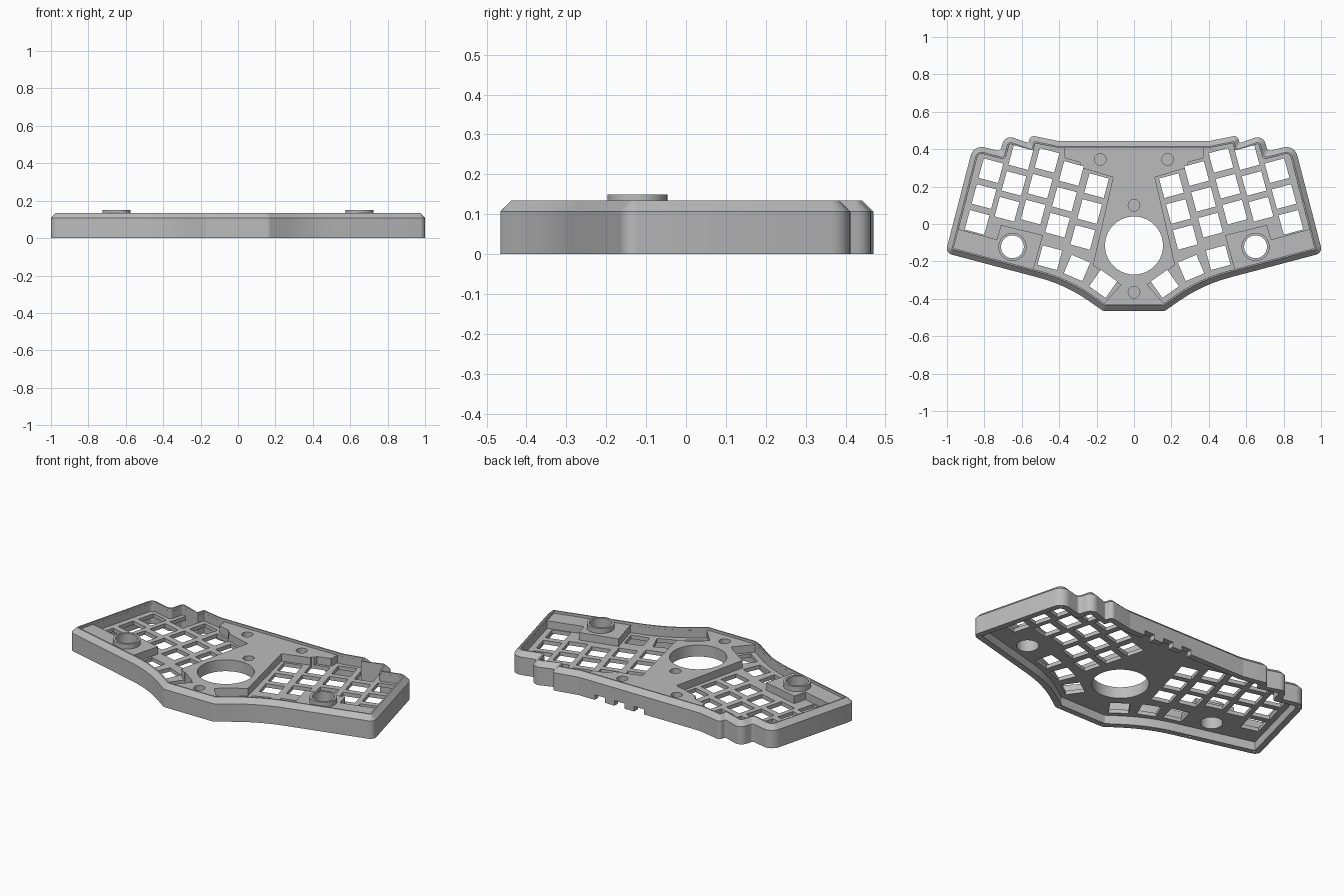
import bpy, bmesh, math
from mathutils import Vector

cube = bpy.data.objects.get("Cube")
if cube:
    bpy.data.objects.remove(cube, do_unlink=True)

grey = bpy.data.materials.new("matte_grey")
grey.use_nodes = True
colour = (0.5, 0.5, 0.5, 1)
grey.diffuse_color = colour
grey.node_tree.nodes["Principled BSDF"].inputs["Base Color"].default_value = colour

TOP, BEVEL_Z, DECK, PLATE, CAVITY = 0.135, 0.107, 0.12, 0.075, 0.052


# ---- helpers ----
def make(name, bm):
    bmesh.ops.recalc_face_normals(bm, faces=bm.faces)
    mesh = bpy.data.meshes.new(name)
    bm.to_mesh(mesh)
    bm.free()
    mesh.materials.append(grey)
    obj = bpy.data.objects.new(name, mesh)
    bpy.context.collection.objects.link(obj)
    return obj


def loft(bm, rings):
    """Closed solid through rings of (outline, height)."""
    loops = [[bm.verts.new((p[0], p[1], z)) for p in pts] for pts, z in rings]
    n = len(loops[0])
    for a, b in zip(loops, loops[1:]):
        for i in range(n):
            j = (i + 1) % n
            bm.faces.new((a[i], a[j], b[j], b[i]))
    bm.faces.new(loops[0][::-1])
    bm.faces.new(loops[-1])


def solid(name, outlines, z0, z1):
    bm = bmesh.new()
    for pts in outlines:
        loft(bm, [(pts, z0), (pts, z1)])
    return make(name, bm)


def circle(x, y, r, n=64):
    return [(x + r * math.cos(math.tau * i / n), y + r * math.sin(math.tau * i / n))
            for i in range(n)]


def square(x, y, half, degrees):
    a = math.radians(degrees)
    u = Vector((math.cos(a), math.sin(a))) * half
    v = Vector((-u.y, u.x))
    c = Vector((x, y))
    return [c - u - v, c + u - v, c + u + v, c - u + v]


def mirrored(pts):
    return [(-p[0], p[1]) for p in reversed(pts)]


def both(outlines):
    return outlines + [mirrored(o) for o in outlines]


def boolean(obj, cutter, operation="DIFFERENCE"):
    mod = obj.modifiers.new("cut", "BOOLEAN")
    mod.operation, mod.object, mod.solver = operation, cutter, "EXACT"
    deps = bpy.context.evaluated_depsgraph_get()
    mesh = bpy.data.meshes.new_from_object(obj.evaluated_get(deps))
    obj.modifiers.clear()
    obj.data = mesh
    bpy.data.objects.remove(cutter, do_unlink=True)


# ---- case outline: corner x, y and rounding radius, right half ----
half = [(0.165, -0.465, 0.03), (0.365, -0.325, 0.85), (1.008, -0.155, 0.035),
        (0.858, 0.425, 0.06), (0.715, 0.388, 0.02), (0.69, 0.477, 0.045),
        (0.565, 0.433, 0.01), (0.553, 0.474, 0.025), (0.40, 0.443, 0.04)]
corners = half + [(-x, y, r) for x, y, r in reversed(half)]


def outline(d, steps=6):
    """Case outline moved inwards by d, with rounded corners."""
    n = len(corners)
    P = [Vector(c[:2]) for c in corners]
    inner, convex = [], []
    for i in range(n):
        a = (P[i] - P[i - 1]).normalized()
        b = (P[(i + 1) % n] - P[i]).normalized()
        na, nb = Vector((-a.y, a.x)), Vector((-b.y, b.x))
        inner.append(P[i] + (na + nb) * (d / (1 + na.dot(nb))))
        convex.append(a.x * b.y - a.y * b.x > 0)
    pts = []
    for i in range(n):
        p = inner[i]
        a = (inner[i - 1] - p).normalized()
        b = (inner[(i + 1) % n] - p).normalized()
        r = max(corners[i][2] - d, 0.004) if convex[i] else corners[i][2]
        t = r / math.tan(a.angle(b) / 2)
        centre = p + (a + b).normalized() * math.hypot(r, t)
        start, end = p + a * t - centre, p + b * t - centre
        sweep = start.angle(end) * (1 if convex[i] else -1)
        for k in range(steps + 1):
            c, s = math.cos(sweep * k / steps), math.sin(sweep * k / steps)
            pts.append(centre + Vector((start.x * c - start.y * s,
                                        start.x * s + start.y * c)))
    return pts


# ---- case body with bevelled top edge ----
bm = bmesh.new()
loft(bm, [(outline(0), 0), (outline(0), BEVEL_Z), (outline(0.028), TOP)])
case = make("case_body", bm)

# ---- hollow underside and sunken deck ----
boolean(case, solid("underside_cutter", [outline(0.036)], -0.1, CAVITY))
boolean(case, solid("deck_cutter", [outline(0.036)], DECK, 0.3))

# ---- key wells, kept inside the rim ----
well = [(0.112, 0.25), (0.22, -0.22), (0.07, -0.325), (0.165, -0.43), (0.18, -0.52),
        (0.57, -0.36), (0.487, -0.06), (0.711, -0.005), (0.733, -0.083),
        (0.893, -0.04), (1.1, 0.015), (1.0, 0.6), (0.385, 0.6),
        (0.37, 0.352), (0.29, 0.33), (0.28, 0.30)]
wells = solid("well_cutter", both([well]), PLATE, 0.25)
boolean(wells, solid("well_limit", [outline(0.0365)], 0, 0.4), "INTERSECT")
boolean(case, wells)

# ---- key openings: three per column, plus a thumb fan ----
tilt = math.radians(15)
step = Vector((math.sin(tilt), -math.cos(tilt))) * 0.143
keys = []
for x, y in [(0.765, 0.285), (0.605, 0.355), (0.465, 0.34), (0.335, 0.27), (0.2, 0.205)]:
    for row in range(3):
        p = Vector((x, y)) + step * row
        keys.append(square(p.x, p.y, 0.054, 15))
for x, y, angle in [(0.45, -0.18, 15), (0.305, -0.235, 23), (0.165, -0.32, 35)]:
    keys.append(square(x, y, 0.054, angle))
boolean(case, solid("key_cutter", both(keys), -0.2, 0.4))

# ---- ball opening and dial openings ----
knob = (0.65, -0.122)
dials = both([circle(*knob, 0.061)])
boolean(case, solid("round_cutter", dials + [circle(0, -0.115, 0.155, 96)], -0.2, 0.4))

# ---- blind screw recesses on the deck and under the rim ----
recesses = both([circle(0.18, 0.345, 0.031, 32)])
recesses += [circle(0, 0.1, 0.031, 32), circle(0, -0.365, 0.031, 32)]
boolean(case, solid("recess_cutter", recesses, 0.09, 0.3))
rim_holes = both([circle(0.97, -0.143, 0.009, 12), circle(0.6, -0.243, 0.009, 12),
                  circle(0.15, -0.447, 0.009, 12), circle(0.84, 0.39, 0.009, 12)])
boolean(case, solid("rim_hole_cutter", rim_holes, -0.1, 0.045))

# ---- cable notches in the back wall ----
notches = [square(x, 0.435, 0.033, 0) for x in (0, 0.13, 0.26)]
boolean(case, solid("notch_cutter", notches, -0.1, 0.03))

# ---- raised collars around the dial openings ----
collars = []
for side, name in ((1, "left_dial_collar"), (-1, "right_dial_collar")):
    collar = solid(name, [circle(side * knob[0], knob[1], 0.075)], 0.1, 0.15)
    boolean(collar, solid("bore_cutter", dials, 0, 0.4))
    collars.append(collar)

# ---- smooth rounded walls, sharp edges kept ----
bpy.ops.object.select_all(action="DESELECT")
for obj in [case] + collars:
    obj.select_set(True)
bpy.context.view_layer.objects.active = case
bpy.ops.object.shade_smooth_by_angle(angle=math.radians(30))
